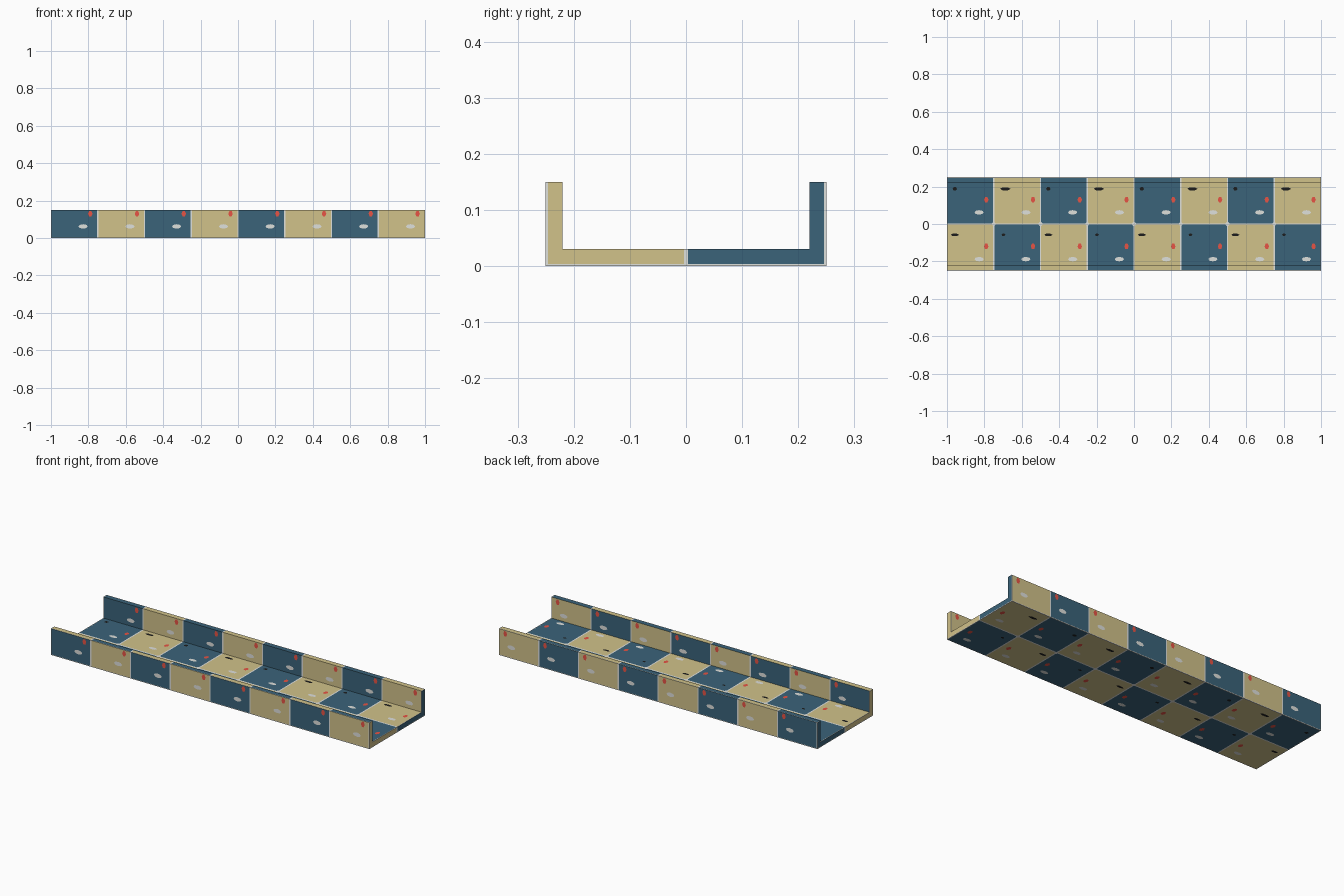
import bpy, bmesh, math
from mathutils import Vector

cube = bpy.data.objects.get("Cube")
if cube:
    bpy.data.objects.remove(cube, do_unlink=True)

CELL, WIDTH, WALL, HEIGHT, GAP = 0.25, 0.25, 0.22, 0.15, 0.0038
FLOOR = 0.03


def material(name, rgb):
    mat = bpy.data.materials.new(name)
    mat.use_nodes = True
    col = (*rgb, 1.0)
    mat.diffuse_color = col
    bsdf = mat.node_tree.nodes["Principled BSDF"]
    bsdf.inputs["Base Color"].default_value = col
    bsdf.inputs["Roughness"].default_value = 0.8
    return mat


blue = material("slate_blue", (0.043, 0.126, 0.195))
tan = material("sand_tan", (0.64, 0.54, 0.255))
pale = material("pale_grey", (0.74, 0.75, 0.72))
red = material("coral_red", (0.82, 0.09, 0.06))
black = material("near_black", (0.012, 0.012, 0.012))


def make_object(name, bm, mats):
    mesh = bpy.data.meshes.new(name)
    bm.to_mesh(mesh)
    bm.free()
    for m in mats:
        mesh.materials.append(m)
    ob = bpy.data.objects.new(name, mesh)
    bpy.context.collection.objects.link(ob)
    return ob


def tile_colour(face):
    """0 blue, 1 tan, 2 pale joint along every tile edge."""
    centre = face.calc_center_median()
    normal = face.normal
    for axis in range(3):
        nearest = round(centre[axis] / CELL) * CELL
        if abs(normal[axis]) < 0.5 and abs(centre[axis] - nearest) < GAP:
            return 2
    if abs(normal.x) > 0.5:
        return 0 if centre.y > 0 else 1
    column = math.floor((centre.x + 1) / CELL)
    row = 1 if abs(normal.z) > 0.5 and centre.y < 0 else 0
    return (column + row) % 2


# Channel: U-shaped section swept along x, then cut into tiles
bm = bmesh.new()
for y0, y1, z0, z1 in ((-WIDTH, -WALL, 0, FLOOR), (-WALL, WALL, 0, FLOOR),
                       (WALL, WIDTH, 0, FLOOR), (-WIDTH, -WALL, FLOOR, HEIGHT),
                       (WALL, WIDTH, FLOOR, HEIGHT)):
    bm.faces.new([bm.verts.new((-1, y, z))
                  for y, z in ((y0, z0), (y1, z0), (y1, z1), (y0, z1))])
bmesh.ops.remove_doubles(bm, verts=bm.verts[:], dist=1e-5)
swept = bmesh.ops.extrude_face_region(bm, geom=bm.faces[:], use_keep_orig=True)
bmesh.ops.translate(bm, vec=(2, 0, 0),
                    verts=[g for g in swept["geom"] if isinstance(g, bmesh.types.BMVert)])


def cut(axis, value):
    normal, point = Vector(), Vector()
    normal[axis], point[axis] = 1, value
    bmesh.ops.bisect_plane(bm, geom=bm.verts[:] + bm.edges[:] + bm.faces[:],
                           plane_co=point, plane_no=normal, dist=1e-6)


for k in range(-4, 5):
    for offset in (-GAP, GAP):
        cut(0, k * CELL + offset)
for y in (-WIDTH + GAP, -GAP, GAP, WIDTH - GAP):
    cut(1, y)
cut(2, GAP)
bmesh.ops.recalc_face_normals(bm, faces=bm.faces[:])
for f in bm.faces:
    f.material_index = tile_colour(f)
make_object("checkered_channel", bm, [blue, tan, pale])


# Painted marks: thin flat plates
def plate(bm, centre, u, v, ru, rv, sides):
    u, v = Vector(u), Vector(v)
    base = Vector(centre) + u.cross(v) * 0.001
    bm.faces.new([bm.verts.new(base + u * ru * math.cos(a) + v * rv * math.sin(a))
                  for a in (2 * math.pi * i / sides for i in range(sides))])


def floor_plates(bm, x, y, ru, rv, sides):
    """One plate on the floor and one on the underside."""
    plate(bm, (x, y, FLOOR), (1, 0, 0), (0, 1, 0), ru, rv, sides)
    plate(bm, (x, y, 0.0005), (-1, 0, 0), (0, 1, 0), ru, rv, sides)


def mark_tiles(name, mat, du, dv, ru, rv, sides):
    bm = bmesh.new()
    for k in range(8):
        x = -1 + k * CELL + du
        for y0 in (-CELL, 0):
            floor_plates(bm, x, y0 + dv, ru, rv, sides)
        for y, side in ((-WIDTH, 1), (WALL, 1), (WIDTH, -1), (-WALL, -1)):
            plate(bm, (x, y, dv), (side, 0, 0), (0, 0, 1), ru, rv, sides)
    make_object(name, bm, [mat])


mark_tiles("red_marks", red, 0.21, 0.13, 0.012, 0.017, 6)
mark_tiles("pale_marks", pale, 0.172, 0.062, 0.025, 0.012, 8)

# Dark blots in the tile corners: longer on tan tiles than on blue ones
bm = bmesh.new()
for k in range(8):
    x = -1 + k * CELL
    if k % 2:
        floor_plates(bm, x + 0.062, 0.188, 0.028, 0.009, 6)
        floor_plates(bm, x + 0.052, -0.058, 0.011, 0.007, 6)
    else:
        floor_plates(bm, x + 0.042, 0.188, 0.012, 0.010, 6)
        floor_plates(bm, x + 0.042, -0.058, 0.022, 0.008, 6)
make_object("dark_marks", bm, [black])

# Pale diamonds where four tiles meet
bm = bmesh.new()
for k in range(-3, 4):
    floor_plates(bm, k * CELL, 0, 0.014, 0.014, 4)
make_object("corner_joints", bm, [pale])
